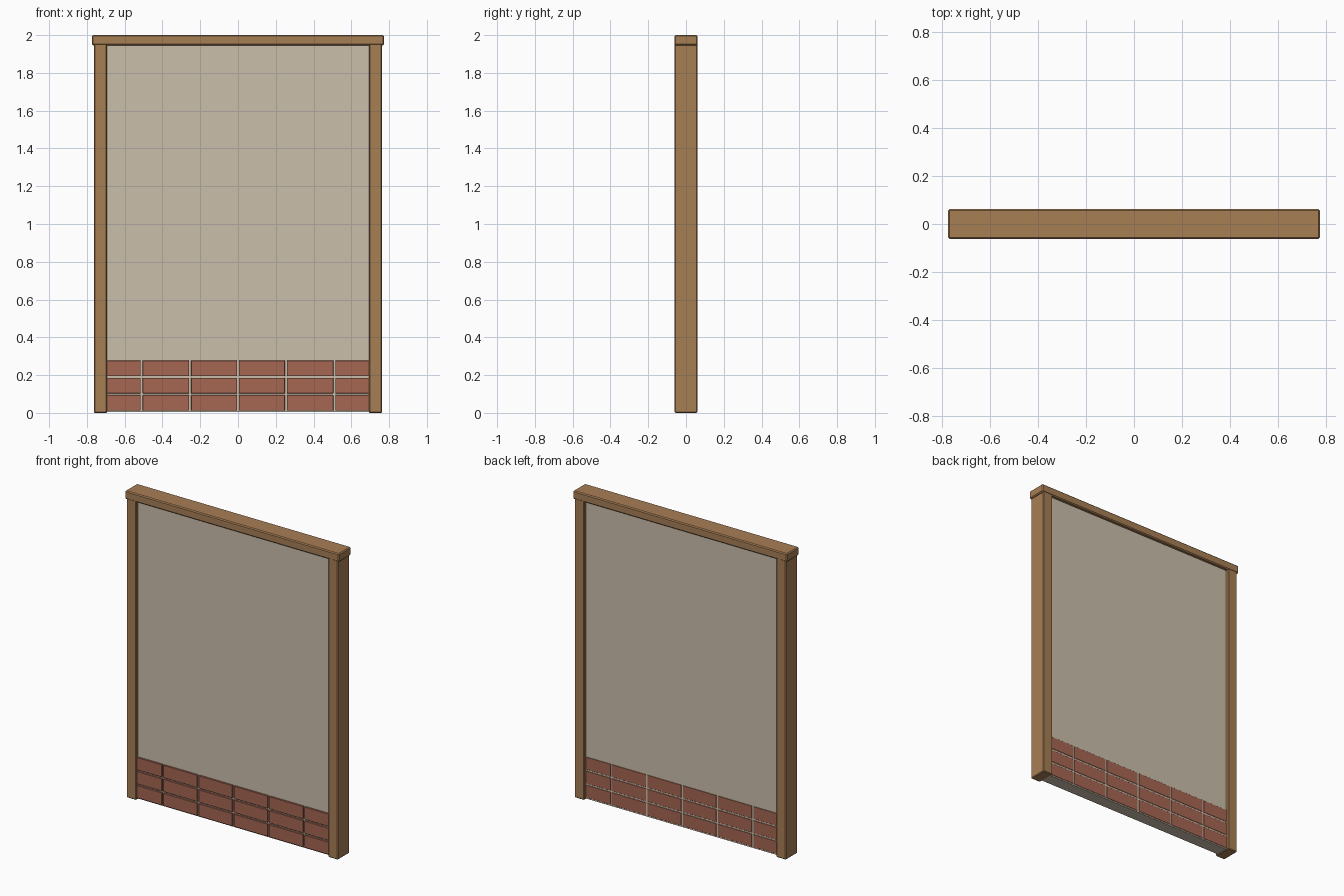
import bpy

if "Cube" in bpy.data.objects:
    bpy.data.objects.remove(bpy.data.objects["Cube"])


def material(name, rgb):
    m = bpy.data.materials.new(name)
    m.diffuse_color = (*rgb, 1)
    m.use_nodes = True
    m.node_tree.nodes["Principled BSDF"].inputs["Base Color"].default_value = m.diffuse_color
    return m


WOOD = material("warm wood", (0.39, 0.21, 0.09))
PLASTER = material("beige plaster", (0.60, 0.52, 0.41))
BRICK = material("red brick", (0.38, 0.135, 0.085))


def box(name, lo, hi, mat, bevel=0):
    """Box between two corners, with an optional small chamfer."""
    bpy.ops.mesh.primitive_cube_add(size=1, location=[(a + b) / 2 for a, b in zip(lo, hi)])
    o = bpy.context.object
    o.name = name
    o.scale = [b - a for a, b in zip(lo, hi)]
    bpy.ops.object.transform_apply(location=False, rotation=False, scale=True)
    o.data.materials.append(mat)
    if bevel:
        mod = o.modifiers.new("chamfer", 'BEVEL')
        mod.width = bevel
        mod.segments = 1
    return o


# Wooden frame: two posts under a slightly wider beam
box("left_post", (-0.763, -0.06, 0), (-0.693, 0.06, 1.96), WOOD, 0.005)
box("right_post", (0.693, -0.06, 0), (0.763, 0.06, 1.96), WOOD, 0.005)
box("top_beam", (-0.773, -0.062, 1.946), (0.773, 0.062, 2.0), WOOD, 0.006)

# Plaster panel, recessed in the frame
box("wall_panel", (-0.72, -0.04, 0.004), (0.72, 0.04, 1.97), PLASTER)

# Three brick courses, standing proud at the front and nearly flush at the back
edges = [-0.72, -0.51, -0.254, 0.0, 0.254, 0.51, 0.72]
gap = 0.005
for row in range(3):
    z = 0.012 + row * 0.0915
    for i in range(6):
        box(f"brick_{row}_{i}", (edges[i] + gap, -0.051, z),
            (edges[i + 1] - gap, 0.042, z + 0.082), BRICK, 0.0015)
